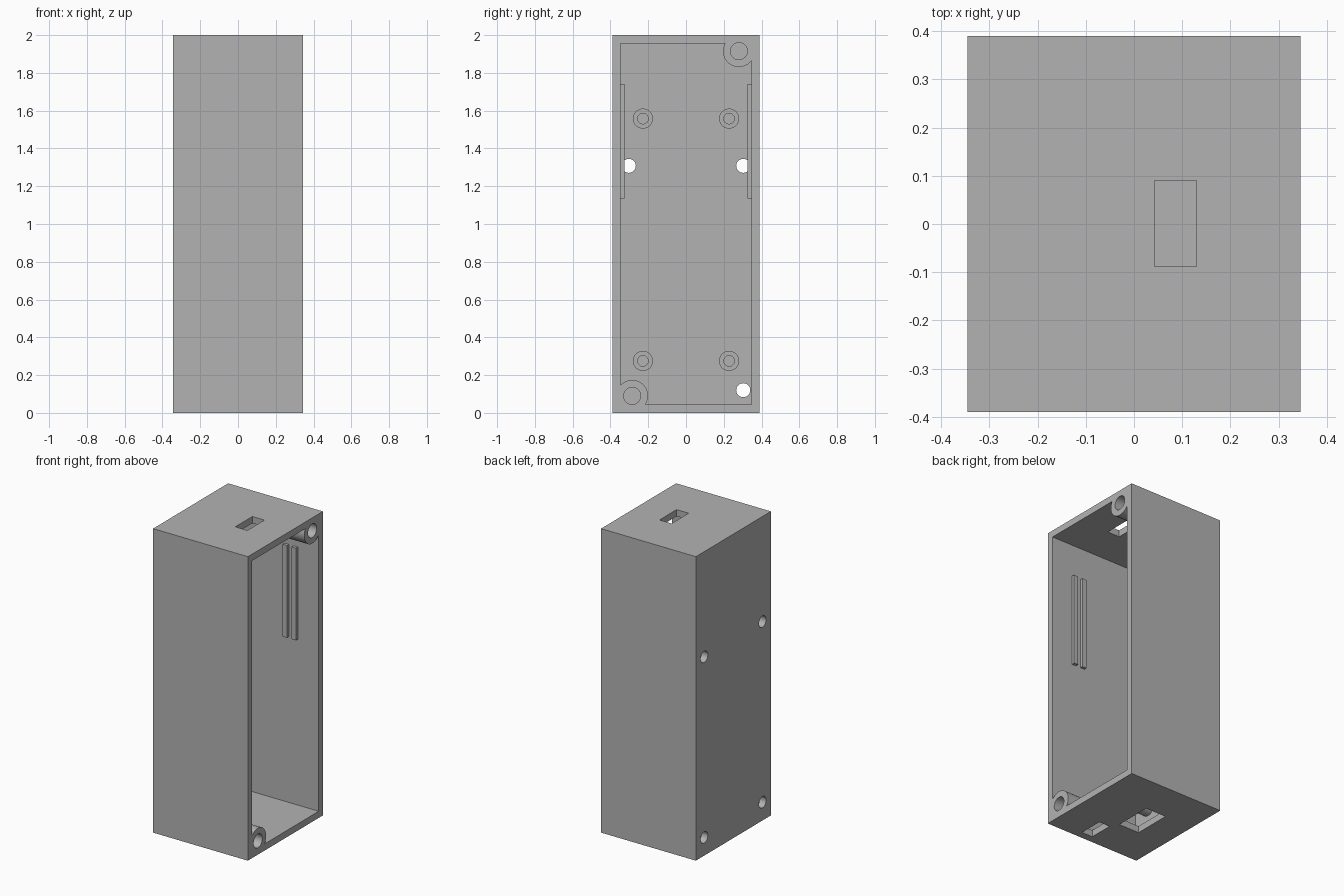
import bpy
import math

if "Cube" in bpy.data.objects:
    bpy.data.objects.remove(bpy.data.objects["Cube"], do_unlink=True)

grey = bpy.data.materials.new("plain grey")
grey.use_nodes = True
colour = (0.45, 0.45, 0.45, 1)
grey.diffuse_color = colour
grey.node_tree.nodes["Principled BSDF"].inputs["Base Color"].default_value = colour

HX, HY, TOP = 0.345, 0.39, 2.0   # outer half sizes and height
WALL = 0.044
BACK = -HX + WALL                # inner face of the closed side


def finish(obj, name):
    obj.name = name
    obj.data.materials.clear()
    obj.data.materials.append(grey)
    return obj


def box(name, x, y, z):
    """Block given by its (min, max) range on each axis."""
    ranges = (x, y, z)
    bpy.ops.mesh.primitive_cube_add(size=1, location=[(a + b) / 2 for a, b in ranges])
    obj = bpy.context.object
    obj.scale = [b - a for a, b in ranges]
    bpy.ops.object.transform_apply(location=True, rotation=False, scale=True)
    return finish(obj, name)


def rod(name, x, y, z, radius):
    """Cylinder along the x axis."""
    bpy.ops.mesh.primitive_cylinder_add(
        vertices=48, radius=radius, depth=x[1] - x[0],
        location=((x[0] + x[1]) / 2, y, z), rotation=(0, math.pi / 2, 0))
    bpy.ops.object.transform_apply(location=True, rotation=True, scale=True)
    return finish(bpy.context.object, name)


def combine(target, tool, operation="DIFFERENCE"):
    bpy.context.view_layer.objects.active = target
    mod = target.modifiers.new("cut", "BOOLEAN")
    mod.operation = operation
    mod.solver = "EXACT"
    mod.object = tool
    bpy.ops.object.modifier_apply(modifier=mod.name)
    bpy.data.objects.remove(tool, do_unlink=True)


def smooth(obj):
    bpy.ops.object.select_all(action="DESELECT")
    obj.select_set(True)
    bpy.context.view_layer.objects.active = obj
    bpy.ops.object.shade_smooth_by_angle(angle=math.radians(30))


# Hollow case, open on one side
case = box("case", (-HX, HX), (-HY, HY), (0, TOP))
combine(case, box("cavity", (BACK, HX + 0.1), (-HY + WALL, HY - WALL), (WALL, TOP - WALL)))

# Screw bosses for the lid in two opposite corners, with blind holes
corners = ((-0.285, 0.09), (0.28, 1.915))
for y, z in corners:
    combine(case, rod("boss", (0.13, HX), y, z, 0.084), "UNION")
for y, z in corners:
    combine(case, rod("boss_hole", (0.16, HX + 0.1), y, z, 0.045))

# Round holes through the closed side
for y in (-0.303, 0.303):
    for z in (0.12, 1.308):
        combine(case, rod("side_hole", (-HX - 0.1, BACK + 0.05), y, z, 0.037))

# Slots in the top and the bottom
combine(case, box("top_slot", (0.042, 0.13), (-0.088, 0.09), (TOP - 0.1, TOP + 0.1)))
combine(case, box("port_slot", (-0.14, 0.01), (-0.125, 0.125), (-0.1, 0.1)))
combine(case, box("cable_slot", (0.04, 0.12), (-0.34, -0.18), (-0.1, 0.06)))
smooth(case)

# Board standoffs on the closed side
for side, y in (("right", -0.228), ("left", 0.228)):
    for level, z in (("lower", 0.275), ("upper", 1.558)):
        post = rod(f"{level}_{side}_standoff", (BACK, BACK + 0.12), y, z, 0.053)
        combine(post, rod("post_hole", (BACK + 0.02, BACK + 0.2), y, z, 0.028))
        smooth(post)

# Paired guide rails on both inner walls
for side, sign in (("right", -1), ("left", 1)):
    y = sorted((sign * (HY - WALL), sign * (HY - WALL - 0.02)))
    for place, x in (("inner", 0.097), ("outer", 0.162)):
        box(f"{place}_{side}_rail", (x, x + 0.031), y, (1.135, 1.742))
